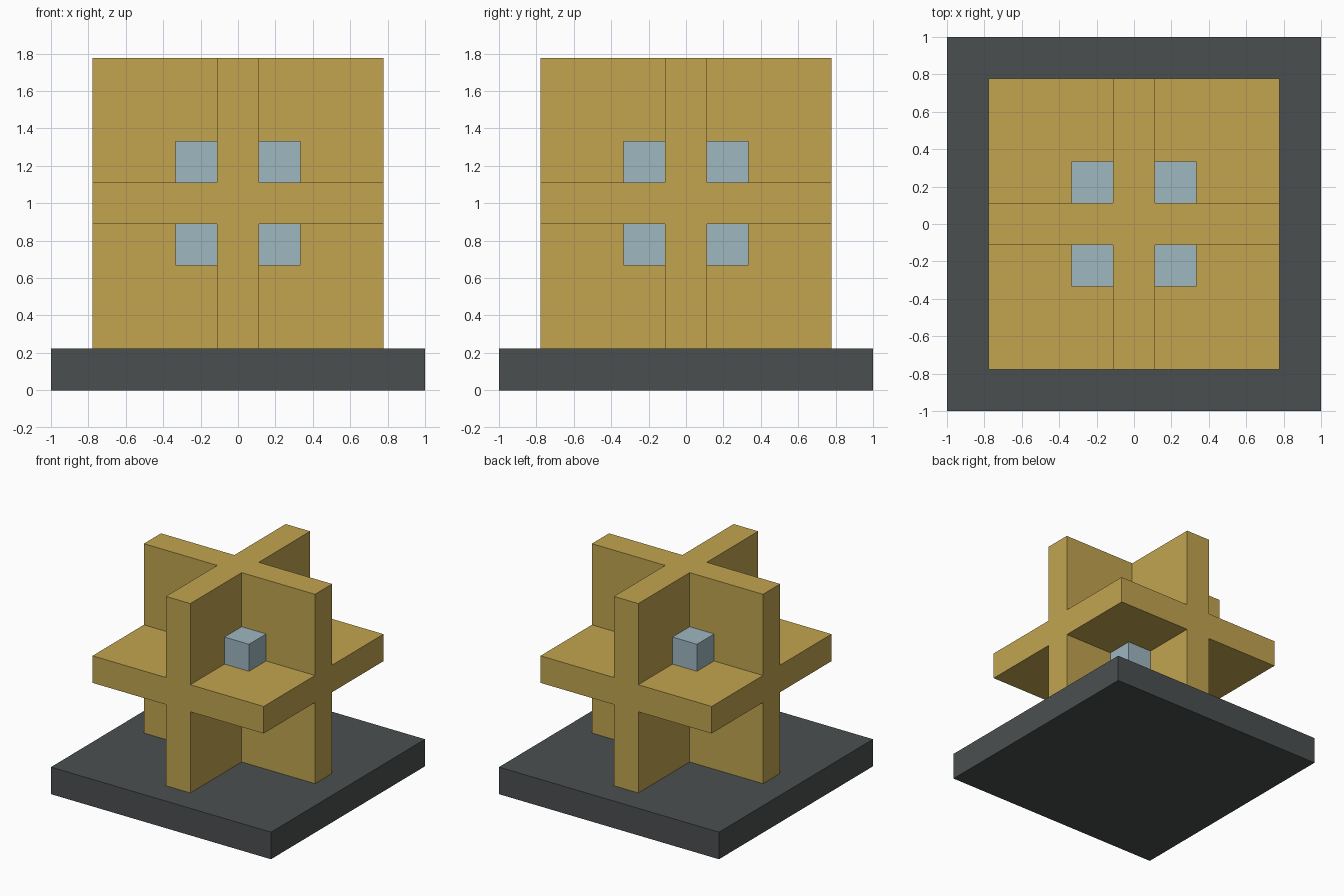
import bpy

default = bpy.data.objects.get("Cube")
if default:
    bpy.data.objects.remove(default, do_unlink=True)

U = 2 / 9            # thickness module shared by every part
SPAN = 7 * U         # width of the crossing slabs
MID = U + SPAN / 2   # height of the crossing point


def material(name, srgb):
    linear = [((c / 255 + 0.055) / 1.055) ** 2.4 for c in srgb]
    mat = bpy.data.materials.new(name)
    mat.use_nodes = True
    mat.diffuse_color = (*linear, 1)
    mat.node_tree.nodes["Principled BSDF"].inputs["Base Color"].default_value = (*linear, 1)
    return mat


def box(name, size, centre, mat):
    bpy.ops.mesh.primitive_cube_add(size=1, location=centre)
    obj = bpy.context.object
    obj.name = obj.data.name = name
    obj.scale = size
    bpy.ops.object.transform_apply(location=False, rotation=False, scale=True)
    obj.data.materials.append(mat)
    return obj


gold = material("ochre gold", (194, 165, 80))
slate = material("slate grey", (75, 79, 80))
blue = material("pale blue", (159, 183, 193))

# Square plinth
box("base", (2, 2, U), (0, 0, U / 2), slate)

# Three crossing slabs, fused into one solid
slabs = []
for axis, name in enumerate(("cross_frame", "slab_across", "slab_level")):
    size = [SPAN] * 3
    size[axis] = U
    slabs.append(box(name, size, (0, 0, MID), gold))
frame = slabs[0]
bpy.context.view_layer.objects.active = frame
for other in slabs[1:]:
    union = frame.modifiers.new("fuse", 'BOOLEAN')
    union.operation = 'UNION'
    union.solver = 'EXACT'
    union.object = other
    bpy.ops.object.modifier_apply(modifier=union.name)
    bpy.data.objects.remove(other, do_unlink=True)

# Small cube tucked into each of the eight inner corners
for sx in (-1, 1):
    for sy in (-1, 1):
        for sz in (-1, 1):
            name = "_".join(("corner_cube",
                             "upper" if sz > 0 else "lower",
                             "front" if sy < 0 else "back",
                             "left" if sx > 0 else "right"))
            box(name, (U, U, U), (sx * U, sy * U, MID + sz * U), blue)
